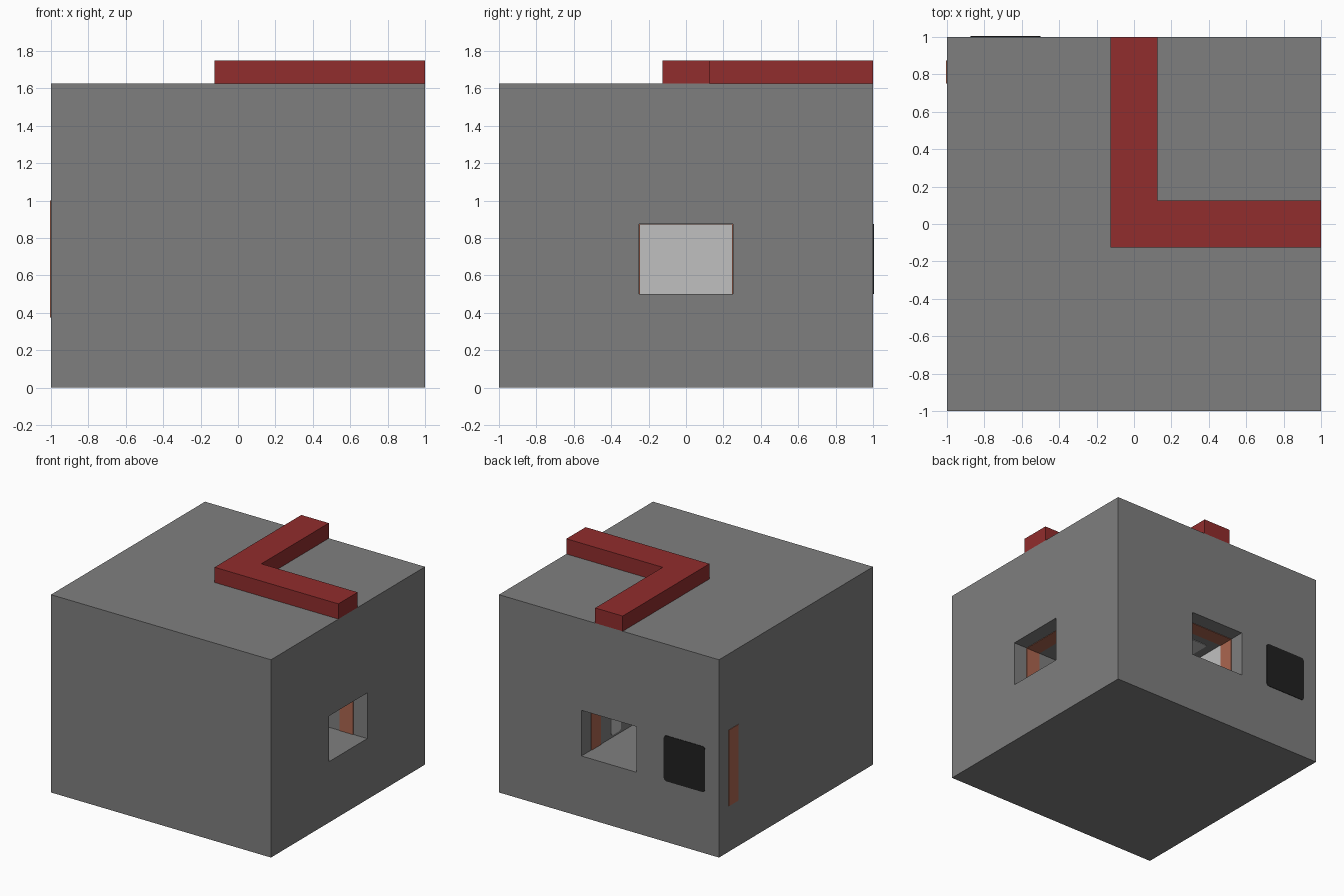
import bpy
import bmesh
from mathutils import Vector

if "Cube" in bpy.data.objects:
    bpy.data.objects.remove(bpy.data.objects["Cube"], do_unlink=True)


def material(name, rgb):
    m = bpy.data.materials.new(name)
    m.use_nodes = True
    m.diffuse_color = (*rgb, 1)
    m.node_tree.nodes["Principled BSDF"].inputs["Base Color"].default_value = (*rgb, 1)
    return m


GREY = material("stone grey", (0.212, 0.212, 0.212))
PALE = material("pale grey", (0.527, 0.527, 0.527))
RED = material("dark red", (0.283, 0.026, 0.026))
ORANGE = material("rust orange", (0.41, 0.133, 0.08))
BLACK = material("black", (0.015, 0.015, 0.015))


def finish(name, bm, mat):
    bmesh.ops.recalc_face_normals(bm, faces=bm.faces)
    mesh = bpy.data.meshes.new(name)
    bm.to_mesh(mesh)
    bm.free()
    mesh.materials.append(mat)
    ob = bpy.data.objects.new(name, mesh)
    bpy.context.collection.objects.link(ob)
    return ob


def box(name, low, high, mat, round_axis=None):
    """Box between two corners, optionally with corners rounded along one axis."""
    bm = bmesh.new()
    bmesh.ops.create_cube(bm, size=1)
    low, high = Vector(low), Vector(high)
    for v in bm.verts:
        v.co = (low + high) / 2 + v.co * (high - low)
    if round_axis is not None:
        edges = [e for e in bm.edges
                 if abs((e.verts[0].co - e.verts[1].co)[round_axis]) > 1e-4]
        bmesh.ops.bevel(bm, geom=edges, offset=0.025, segments=3,
                        profile=0.5, affect='EDGES')
    return finish(name, bm, mat)


def elbow(name, half, end, bottom, top, mat):
    """L-shaped prism with arms running to +x and +y."""
    bm = bmesh.new()
    outline = [(-half, -half), (end, -half), (end, half),
               (half, half), (half, end), (-half, end)]
    face = bm.faces.new([bm.verts.new((x, y, bottom)) for x, y in outline])
    new = bmesh.ops.extrude_face_region(bm, geom=[face])["geom"]
    bmesh.ops.translate(bm, vec=(0, 0, top - bottom),
                        verts=[g for g in new if isinstance(g, bmesh.types.BMVert)])
    return finish(name, bm, mat)


FLOOR, CEILING, ROOF = 0.5, 0.875, 1.625
T = 0.004  # thickness of flush plates

# Solid block with a bent tunnel cut through it
body = box("block", (-1, -1, 0), (1, 1, ROOF), GREY)
cutter = elbow("tunnel_cutter", 0.25, 1.2, FLOOR, CEILING, GREY)
cutter.hide_render = True
cut = body.modifiers.new("tunnel", 'BOOLEAN')
cut.operation = 'DIFFERENCE'
cut.solver = 'EXACT'
cut.object = cutter
bpy.context.view_layer.objects.active = body
bpy.ops.object.modifier_apply(modifier=cut.name)
bpy.data.objects.remove(cutter, do_unlink=True)

# Raised marker on the roof
elbow("roof_marker", 0.125, 1, ROOF, ROOF + 0.125, RED)

# Orange arches inside both tunnel mouths
for side in (-1, 1):
    a, b = sorted((side * 0.25, side * (0.25 - T)))
    box("right_arch_post", (0.75, a, FLOOR), (0.875, b, CEILING), ORANGE)
    box("back_arch_post", (a, 0.75, FLOOR), (b, 0.875, CEILING), ORANGE)
box("right_arch_lintel", (0.75, -0.25, CEILING - T), (0.875, 0.25, CEILING), ORANGE)
box("back_arch_lintel", (-0.25, 0.75, CEILING - T), (0.25, 0.875, CEILING), ORANGE)

# Orange strip on the outer side
box("side_strip", (-1 - T, 0.75, 0.375), (-1, 0.875, 1), ORANGE)

# Pale panels inside the tunnel
box("inner_wall_panel", (-0.25, -0.25, FLOOR), (-0.25 + T, 0.75, CEILING), PALE)
box("wall_light", (0.25 - T, 0.49, 0.52), (0.25, 0.62, 0.855), PALE, 0)
box("ceiling_light", (-0.17, 0.49, CEILING - T), (0.17, 0.68, CEILING), PALE, 2)

# Black screen beside the back opening
box("back_screen", (-0.875, 1, 0.5), (-0.5, 1 + T, 0.875), BLACK, 1)
